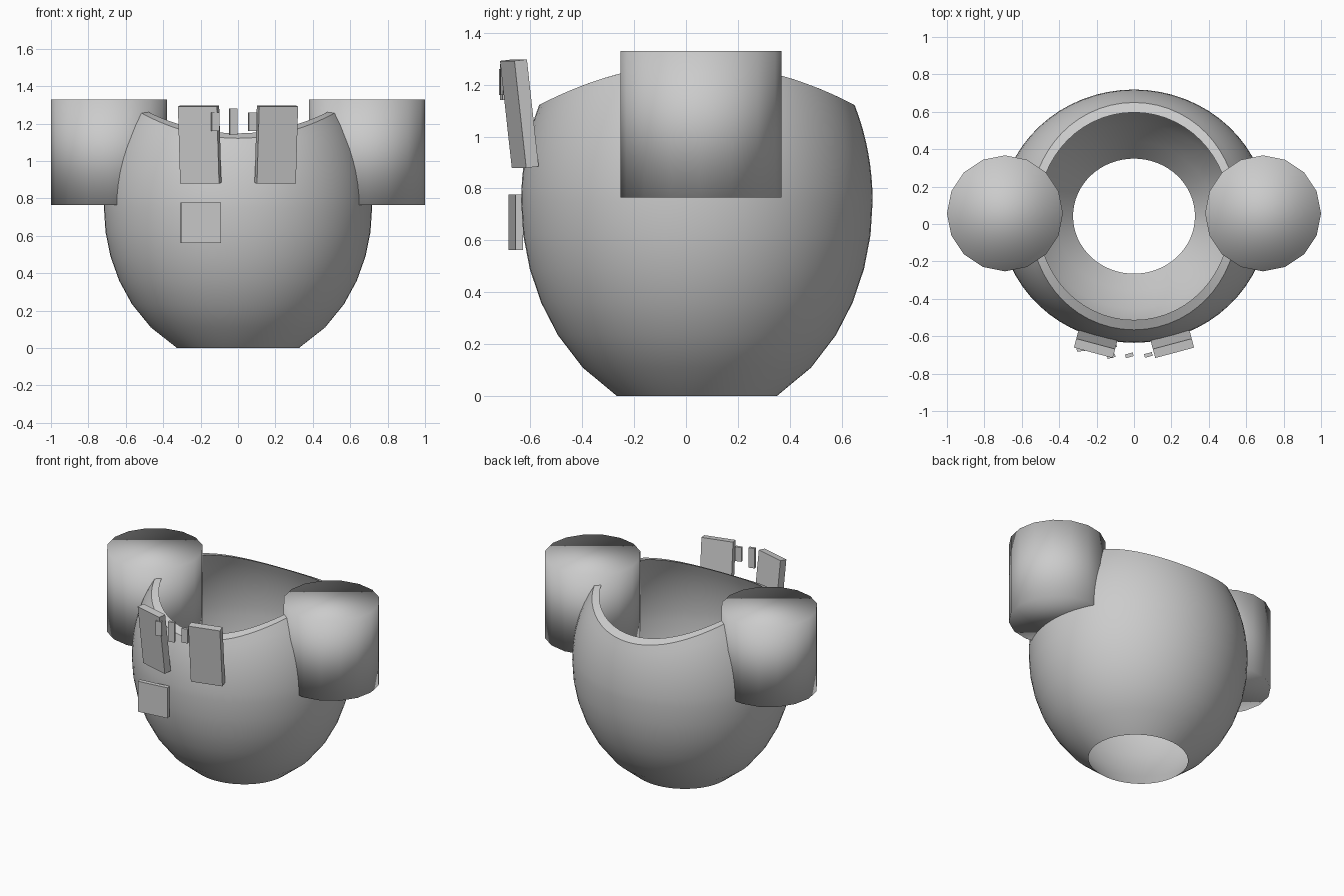
import bpy, bmesh, math
from math import radians, sin, cos, pi

if "Cube" in bpy.data.objects:
    bpy.data.objects.remove(bpy.data.objects["Cube"])

CY = 0.042          # body centre in y
RX, RY = 0.717, 0.677
ZC, RZ = 0.75, 0.842
SEG, UP = 64, 8
LOWER = [0, 0.11, 0.235, 0.36, 0.49, 0.62, 0.75]


def add_mesh(name, bm):
    bmesh.ops.recalc_face_normals(bm, faces=bm.faces)
    me = bpy.data.meshes.new(name)
    bm.to_mesh(me)
    bm.free()
    ob = bpy.data.objects.new(name, me)
    bpy.context.collection.objects.link(ob)
    return ob


def body_point(a, z, inset):
    f = math.sqrt(max(0, 1 - ((z - ZC) / RZ) ** 2))
    return ((RX * f - inset) * cos(a), CY + (RY * f - inset) * sin(a), z)


def rim_height(a, inset):
    # saddle-shaped opening: highest at the sides, lowest front and back
    z = 1.2
    for _ in range(30):
        y = body_point(a, z, inset)[1] - CY
        z = 0.5 * z + 0.5 * (1.28 - 0.43 * y * y)
    return z


# Hollow bowl-like body: outer wall up to the rim, then the inner wall back down
bm = bmesh.new()
columns = []
for i in range(SEG):
    a = 2 * pi * i / SEG
    walls = []
    for inset in (0, 0.042):
        top = rim_height(a, inset)
        levels = LOWER + [ZC + (top - ZC) * k / UP for k in range(1, UP + 1)]
        if inset:
            levels = levels[1:]
        walls.append([bm.verts.new(body_point(a, z, inset)) for z in levels])
    columns.append(walls[0] + walls[1][::-1])
for i in range(SEG):
    p, q = columns[i], columns[(i + 1) % SEG]
    n = len(p)
    for j in range(n):
        k = (j + 1) % n
        bm.faces.new((p[j], q[j], q[k], p[k]))
body = add_mesh("body_shell", bm)
for poly in body.data.polygons:
    poly.use_smooth = True
bpy.context.view_layer.objects.active = body
body.select_set(True)
bpy.ops.object.shade_smooth_by_angle(angle=radians(40))

# Shoulder drums
for side, label in ((-1, "left"), (1, "right")):
    bpy.ops.mesh.primitive_cylinder_add(vertices=16, radius=0.31, depth=0.564,
                                        location=(side * 0.69, 0.057, 1.047))
    drum = bpy.context.object
    drum.name = "shoulder_" + label
    bpy.ops.object.shade_smooth()


def plate(name, loc, size, rx=0, rz=0):
    bpy.ops.mesh.primitive_cube_add(size=1, location=loc,
                                    rotation=(radians(rx), 0, radians(rz)))
    ob = bpy.context.object
    ob.name = name
    ob.scale = size


# Large tilted chest plates
for side, label in ((-1, "left"), (1, "right")):
    plate("chest_plate_" + label, (side * 0.205, -0.642, 1.088),
          (0.215, 0.05, 0.415), 6.5, side * 15)

# Lower square plate
plate("lower_plate", (-0.2, -0.655, 0.67), (0.215, 0.03, 0.215), 0, 7)

# Small tabs between the chest plates
for i, (x, y, h) in enumerate([(-0.122, -0.706, 0.1), (-0.025, -0.702, 0.14),
                               (0.077, -0.7, 0.1)]):
    plate("chest_tab_%d" % (i + 1), (x, y, 1.21), (0.043, 0.02, h), 0, 15)
